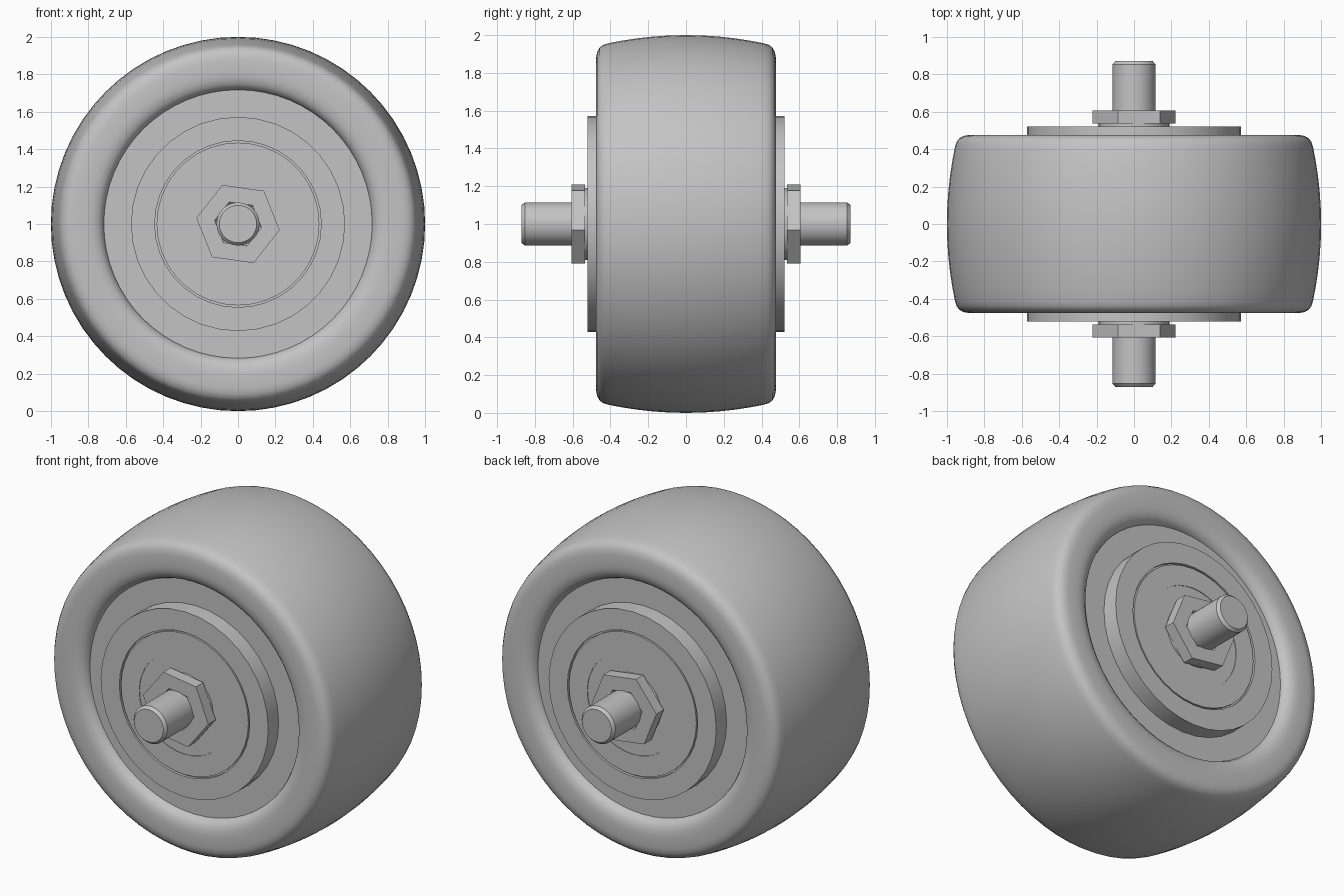
import bpy, bmesh, math
from mathutils import Matrix, Vector

cube = bpy.data.objects.get("Cube")
if cube:
    bpy.data.objects.remove(cube, do_unlink=True)

grey = bpy.data.materials.new("plain grey")
grey.use_nodes = True
COLOR = (0.55, 0.55, 0.55, 1)
grey.diffuse_color = COLOR
grey.node_tree.nodes["Principled BSDF"].inputs["Base Color"].default_value = COLOR

CENTRE = Vector((0, 0, 1))


def finish(bm, name, smooth_angle):
    bmesh.ops.remove_doubles(bm, verts=bm.verts, dist=1e-5)
    bmesh.ops.recalc_face_normals(bm, faces=bm.faces)
    mesh = bpy.data.meshes.new(name)
    bm.to_mesh(mesh)
    bm.free()
    mesh.materials.append(grey)
    obj = bpy.data.objects.new(name, mesh)
    bpy.context.collection.objects.link(obj)
    obj.location = CENTRE
    bpy.ops.object.select_all(action='DESELECT')
    obj.select_set(True)
    bpy.context.view_layer.objects.active = obj
    bpy.ops.object.shade_smooth_by_angle(angle=math.radians(smooth_angle))
    return obj


def lathe(name, half, sides, start=0, both=True, smooth_angle=30):
    """Spin (radius, y) points about the y axis; both adds the mirrored half."""
    path = half + [(r, -y) for r, y in reversed(half)] if both else half
    bm = bmesh.new()
    verts = [bm.verts.new((r, y, 0)) for r, y in path]
    edges = [bm.edges.new(pair) for pair in zip(verts, verts[1:])]
    bmesh.ops.rotate(bm, verts=verts, matrix=Matrix.Rotation(math.radians(start), 3, 'Y'))
    bmesh.ops.spin(bm, geom=verts + edges, axis=(0, 1, 0), cent=(0, 0, 0),
                   angle=math.tau, steps=sides, use_merge=True)
    return finish(bm, name, smooth_angle)


# Tyre: rounded lips and a crowned tread
lip = [(0.715, 0.40), (0.717, 0.42), (0.728, 0.445), (0.75, 0.463), (0.78, 0.473),
       (0.81, 0.476), (0.88, 0.476), (0.91, 0.471), (0.935, 0.457), (0.949, 0.437)]
crown = [(1 - 0.045 * (y / 0.42) ** 2, y) for y in (0.41, 0.34, 0.26, 0.18, 0.09, 0)]
lathe("tyre", lip + crown[:-1] + [(1, 0.0)], 64, smooth_angle=40)

# Recessed wheel disc
lathe("wheel_disc", [(0, 0.42), (0.72, 0.42)], 64)

# Raised hub with a thin groove and a slightly sunk middle
lathe("hub", [(0, 0.516), (0.31, 0.516), (0.31, 0.52), (0.435, 0.52), (0.435, 0.505),
              (0.445, 0.505), (0.445, 0.522), (0.572, 0.522)], 36)

# Axle with chamfered ends
lathe("axle", [(0, 0.87), (0.10, 0.87), (0.115, 0.853)], 32)

# Hexagonal nuts, each on a narrow round collar
for side, sign in (("front", -1), ("back", 1)):
    lathe(side + "_nut",
          [(0.112, sign * 0.594), (0.127, sign * 0.607), (0.225, sign * 0.607),
           (0.225, sign * 0.536), (0.112, sign * 0.536)], 6, start=8, both=False,
          smooth_angle=20)
    lathe(side + "_nut_collar", [(0.112, sign * 0.536), (0.19, sign * 0.536),
                                 (0.19, sign * 0.51)], 32, both=False)
